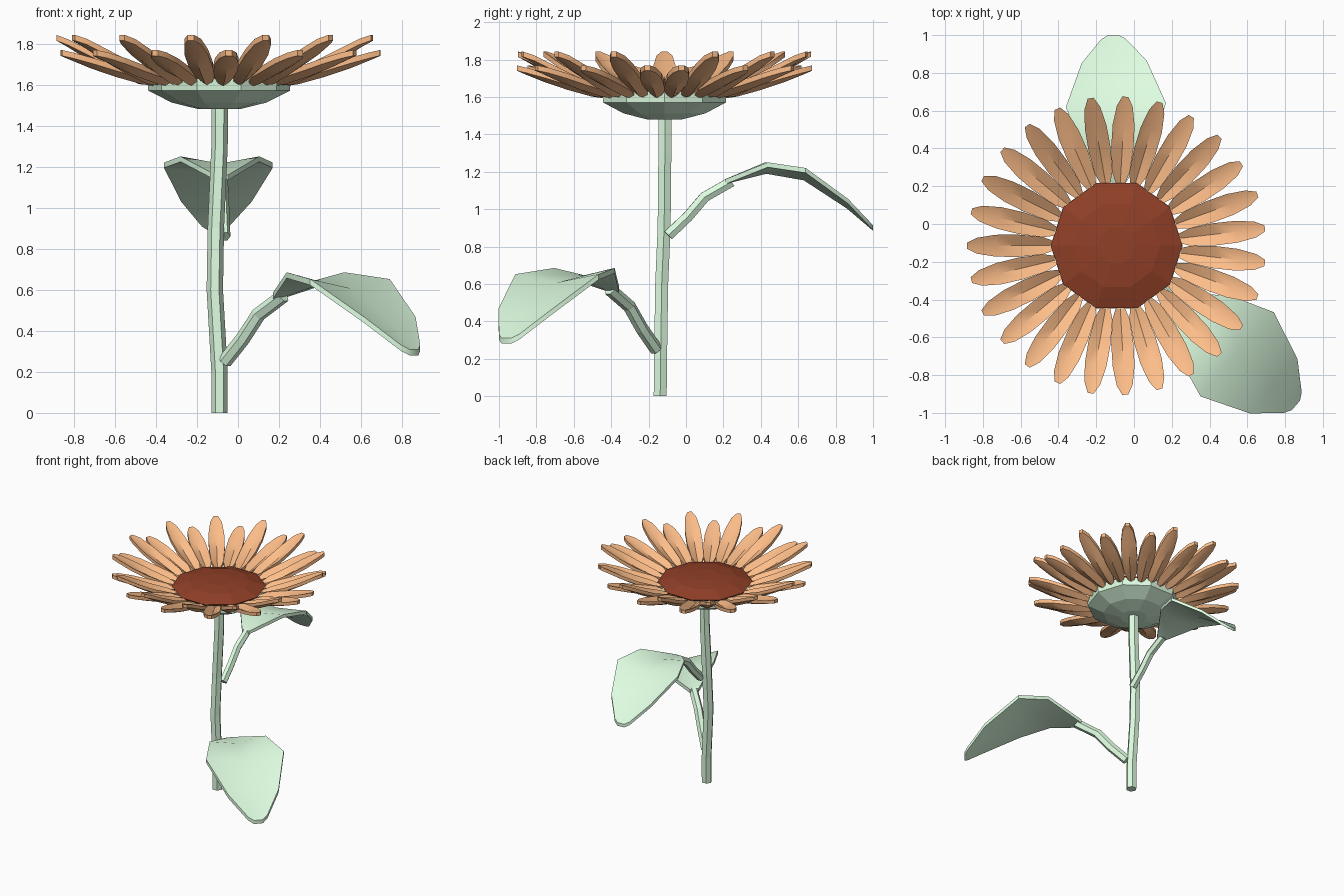
import bpy, bmesh
from math import sin, cos, pi, radians
from mathutils import Vector, Matrix

if "Cube" in bpy.data.objects:
    bpy.data.objects.remove(bpy.data.objects["Cube"])

CX, CY = -0.092, -0.115          # axis of the flower head


def material(name, rgb):
    m = bpy.data.materials.new(name)
    m.diffuse_color = (*rgb, 1)
    m.use_nodes = True
    m.node_tree.nodes["Principled BSDF"].inputs["Base Color"].default_value = m.diffuse_color
    return m


GREEN = material("leaf_green", (0.73, 0.98, 0.75))
ORANGE = material("petal_orange", (0.98, 0.51, 0.25))
BROWN = material("seed_brown", (0.28, 0.05, 0.02))


def loft(bm, rings, matrix=Matrix()):
    """Skin closed rings of equal point count and cap both ends."""
    vs = [[bm.verts.new(matrix @ Vector(p)) for p in r] for r in rings]
    n = len(vs[0])
    for a, b in zip(vs, vs[1:]):
        for i in range(n):
            j = (i + 1) % n
            bm.faces.new((a[i], a[j], b[j], b[i]))
    bm.faces.new(vs[0][::-1])
    bm.faces.new(vs[-1])


def finish(bm, name, mat, smooth=None):
    bmesh.ops.recalc_face_normals(bm, faces=bm.faces)
    me = bpy.data.meshes.new(name)
    bm.to_mesh(me)
    bm.free()
    ob = bpy.data.objects.new(name, me)
    bpy.context.collection.objects.link(ob)
    me.materials.append(mat)
    if smooth:
        bpy.ops.object.select_all(action='DESELECT')
        ob.select_set(True)
        bpy.context.view_layer.objects.active = ob
        bpy.ops.object.shade_smooth_by_angle(angle=radians(smooth))
    return ob


def circle(r, z, n=10, x=CX, y=CY):
    return [(x + r * cos(2 * pi * i / n), y + r * sin(2 * pi * i / n), z) for i in range(n)]


def blade(stations, thick):
    """Creased blade rings along x: (distance, half width, edge height, crease depth)."""
    return [[(s, w, z), (s, 0, z - d), (s, -w, z),
             (s, -w, z - thick), (s, 0, z - d - thick), (s, w, z - thick)]
            for s, w, z, d in stations]


# Stem: slightly bent hexagonal tube
bm = bmesh.new()
path = [(-0.09, -0.138, 0), (-0.09, -0.136, 0.2), (-0.113, -0.13, 0.6),
        (-0.108, -0.117, 0.9), (-0.09, -0.113, 1.3), (-0.089, -0.113, 1.5)]
loft(bm, [circle(0.04, z, 6, x, y) for x, y, z in path])
finish(bm, "stem", GREEN)

# Calyx: ten-sided bowl under the head
bm = bmesh.new()
loft(bm, [circle(r, z) for r, z in
          [(0.10, 1.48), (0.23, 1.512), (0.345, 1.57), (0.35, 1.63)]])
finish(bm, "calyx", GREEN)

# Seed disc: shallow faceted dome
bm = bmesh.new()
loft(bm, [circle(r, z) for r, z in
          [(0.32, 1.60), (0.348, 1.643), (0.23, 1.68), (0.10, 1.695)]])
finish(bm, "seed_disc", BROWN)

# Petals: twenty-seven, raised and lowered alternately, starting from the left
upper = [(0.32, 0.020, 1.635, 0.01), (0.39, 0.046, 1.665, 0.035), (0.52, 0.059, 1.715, 0.028),
         (0.64, 0.058, 1.772, 0.022), (0.74, 0.042, 1.822, 0.010), (0.793, 0.016, 1.842, 0)]
lower = [(0.32, 0.020, 1.630, 0.01), (0.39, 0.046, 1.660, 0.03), (0.52, 0.059, 1.692, 0.026),
         (0.64, 0.058, 1.728, 0.022), (0.74, 0.042, 1.756, 0.010), (0.79, 0.016, 1.768, 0)]
for name, stations, parity in (("upper_petals", upper, 0), ("lower_petals", lower, 1)):
    bm = bmesh.new()
    for k in range(-13, 14):
        if k % 2 == parity:
            turn = Matrix.Rotation(pi + 2 * pi * k / 27, 4, 'Z')
            loft(bm, blade(stations, 0.028), Matrix.Translation((CX, CY, 0)) @ turn)
    finish(bm, name, ORANGE, 35)

# Leaves: one stalk and creased blade, placed twice
stalk = [(-0.005, 0.005), (0.10, 0.105), (0.19, 0.21), (0.33, 0.29)]
leaf = [(0.30, 0.030, 0.305, 0), (0.52, 0.192, 0.395, 0.035), (0.72, 0.265, 0.365, 0.04),
        (0.95, 0.172, 0.200, 0.025), (1.07, 0.065, 0.078, 0.005), (1.09, 0.030, 0.058, 0)]
for name, loc, angle, scale in (("front", (-0.06, -0.163, 0.245), -41, 1.115),
                                ("back", (-0.067, -0.09, 0.855), 92.3, 1.0)):
    place = (Matrix.Translation(loc) @ Matrix.Rotation(radians(angle), 4, 'Z')
             @ Matrix.Scale(scale, 4))
    bm = bmesh.new()
    # stalk rings are cut across the 45-degree rise
    loft(bm, [[(s - 0.7 * 0.033 * sin(a), 0.030 * cos(a), z + 0.7 * 0.033 * sin(a))
               for a in (2 * pi * i / 6 for i in range(6))] for s, z in stalk], place)
    finish(bm, name + "_leaf_stalk", GREEN)
    bm = bmesh.new()
    loft(bm, blade(leaf, 0.026), place)
    finish(bm, name + "_leaf", GREEN, 40)
